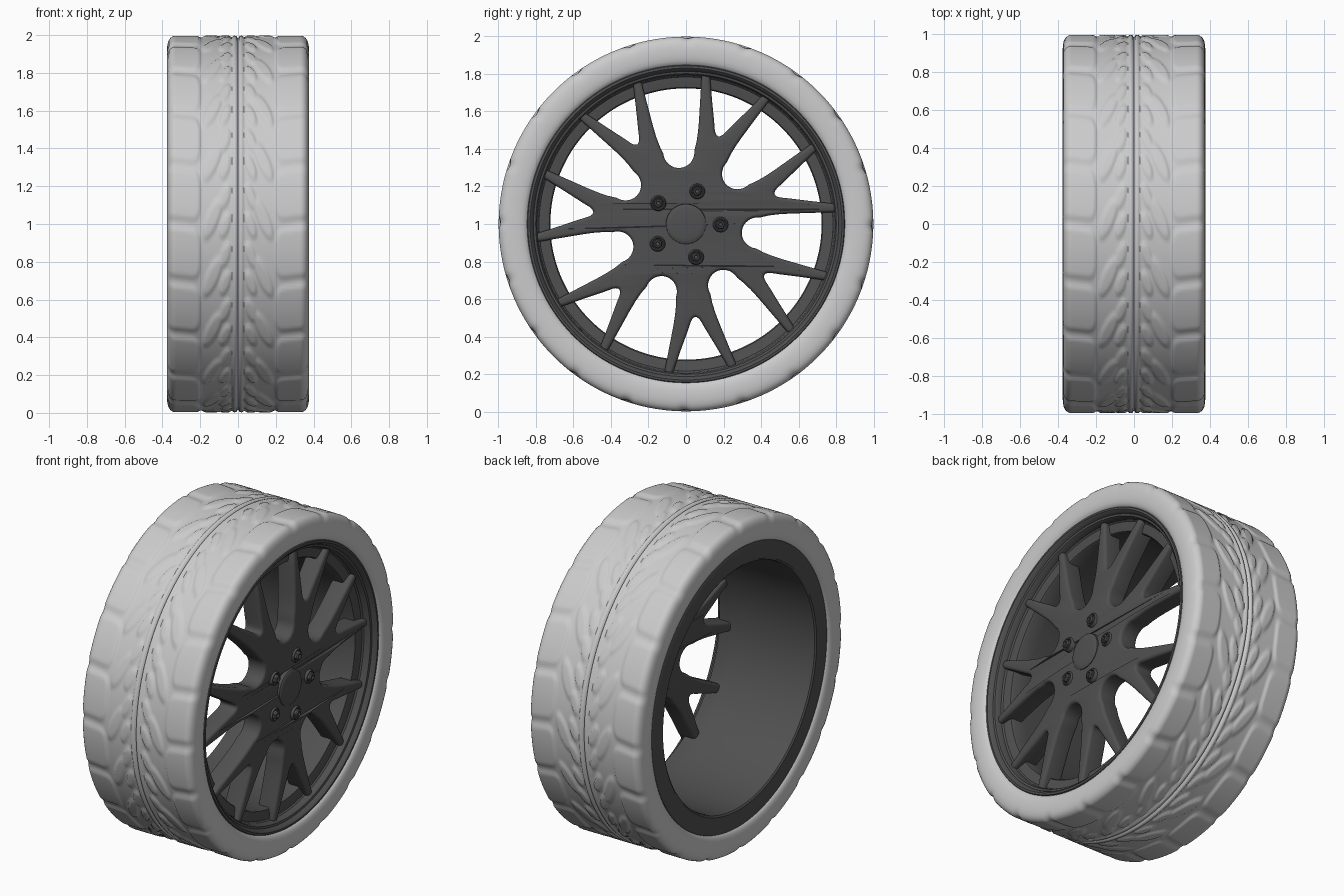
import bpy, bmesh, math
from math import sin, cos, pi, radians

if "Cube" in bpy.data.objects:
    bpy.data.objects.remove(bpy.data.objects["Cube"])

CZ = 1.0  # axle height; the axle runs along x

dark = bpy.data.materials.new("dark_metal")
dark.diffuse_color = (0.08, 0.08, 0.08, 1)
dark.use_nodes = True
dark.node_tree.nodes["Principled BSDF"].inputs["Base Color"].default_value = dark.diffuse_color


def finish(name, bm, mat=None, angle=35):
    bmesh.ops.recalc_face_normals(bm, faces=bm.faces)
    me = bpy.data.meshes.new(name)
    bm.to_mesh(me)
    bm.free()
    ob = bpy.data.objects.new(name, me)
    bpy.context.collection.objects.link(ob)
    if mat:
        me.materials.append(mat)
    bpy.ops.object.select_all(action='DESELECT')
    ob.select_set(True)
    bpy.context.view_layer.objects.active = ob
    bpy.ops.object.shade_smooth_by_angle(angle=radians(angle))
    return ob


def lathe(profile, segs, cy=0, cz=CZ, closed=False, relief=None, phase=0):
    """Spin (x, r) points around an axis parallel to x; r = 0 makes a cap."""
    bm = bmesh.new()
    rows = []
    for x, r in profile:
        row = []
        for i in range(segs):
            t = 2 * pi * i / segs + phase
            rr = r + (relief(x, r, t) if relief else 0)
            row.append(bm.verts.new((x, cy + rr * cos(t), cz + rr * sin(t))))
        rows.append(row)
    pairs = list(zip(rows, rows[1:]))
    if closed:
        pairs.append((rows[-1], rows[0]))
    for a, b in pairs:
        for i in range(segs):
            j = (i + 1) % segs
            bm.faces.new((a[i], a[j], b[j], b[i]))
    bmesh.ops.remove_doubles(bm, verts=bm.verts, dist=1e-5)
    return bm


# ---- tyre with moulded tread ----
def smooth(e0, e1, v):
    v = min(1, max(0, (v - e0) / (e1 - e0)))
    return v * v * (3 - 2 * v)


def ellipse(x, s, cx, cs, rx, rs, tilt):
    dx, ds = x - cx, s - cs
    dx -= tilt * ds
    return 1 - smooth(0.75, 1.1, math.hypot(dx / rx, ds / rs))


BLOCKS = 20
PITCH = 2 * pi / BLOCKS


def tread(x, r, t):
    if r < 0.93:
        return 0
    ax = abs(x)
    s = (t / PITCH) % 1 - 0.5              # position inside one repeat
    s *= PITCH
    h = 0
    # rounded shoulder block, running over the tyre edge
    qx = max(0, 0.265 - ax) / 0.07
    qs = abs(s + 0.12 * (ax - 0.27)) / 0.145
    h = max(h, 1 - smooth(0.80, 1.02, (qx ** 4 + qs ** 4) ** 0.25))
    # slanted inner leaves
    for k in (-1, 0, 1):
        c = k * PITCH
        h = max(h, ellipse(ax, s, 0.135, c + 0.13, 0.036, 0.115, 0.35))
        h = max(h, ellipse(ax, s, 0.068, c + 0.01, 0.026, 0.07, 0.25))
        h = max(h, ellipse(ax, s, 0.068, c + 0.165, 0.026, 0.07, 0.25))
    # centre rib split by a fine groove
    h = max(h, 1 - smooth(0.022, 0.034, ax))
    h -= 1.6 * (1 - smooth(0.002, 0.010, ax))
    return 0.009 * h * smooth(0.93, 0.965, r)


N = 84
half = [(0.345, 0.985), (0.355, 0.979), (0.364, 0.969), (0.371, 0.955), (0.375, 0.938),
        (0.376, 0.915), (0.375, 0.89), (0.371, 0.868), (0.364, 0.852), (0.352, 0.842), (0.33, 0.838)]
flat = [(-0.335 + 0.67 * i / N, 0.988) for i in range(N + 1)]
profile = [(-x, r) for x, r in reversed(half)] + flat + half
finish("tyre", lathe(profile, 400, relief=tread), angle=50)

# ---- rim barrel with stepped front lip and flat back flange ----
rim = [(-0.345, 0.852), (-0.36, 0.846), (-0.364, 0.835), (-0.364, 0.742), (-0.357, 0.732),
       (-0.34, 0.728), (0.18, 0.722), (0.272, 0.722), (0.282, 0.728), (0.286, 0.75),
       (0.290, 0.782), (0.298, 0.790), (0.325, 0.794), (0.335, 0.800), (0.338, 0.812),
       (0.356, 0.820), (0.364, 0.830), (0.362, 0.842), (0.345, 0.852),
       (0.30, 0.83), (0.2, 0.76), (-0.25, 0.76), (-0.32, 0.83)]
finish("rim_barrel", lathe(rim, 128, closed=True), dark)

# ---- seven forked spokes and hub, one outline ----
SP = 7
SECT = pi / SP
halfo = [(0.497, 0.0), (0.500, 0.009), (0.508, 0.018), (0.522, 0.027), (0.56, 0.044), (0.66, 0.092),
         (0.772, 0.144), (0.783, 0.150), (0.789, 0.160), (0.789, 0.172), (0.783, 0.183), (0.773, 0.190),
         (0.762, 0.190), (0.68, 0.165), (0.60, 0.141), (0.54, 0.123), (0.48, 0.107), (0.43, 0.097)]
b = (cos(SECT), sin(SECT))
n = (sin(SECT), -cos(SECT))
for k in range(9):                          # rounded window end by the hub
    t = pi / 2 * k / 8
    p, q = 0.083 * cos(t), 0.385 - 0.085 * sin(t)
    halfo.append((q * b[0] + p * n[0], q * b[1] + p * n[1]))
sector = [(u, -v) for u, v in reversed(halfo[1:])][1:] + halfo
outline = []
for k in range(SP):
    a = radians(70) + 2 * SECT * k
    outline += [(u * cos(a) - v * sin(a), u * sin(a) + v * cos(a)) for u, v in sector]

cu = bpy.data.curves.new("spoke_outline", 'CURVE')
cu.dimensions = '2D'
cu.fill_mode = 'BOTH'
cu.extrude = 0.042
cu.bevel_depth = 0.018
cu.bevel_resolution = 3
cu.offset = -0.018
sp = cu.splines.new('POLY')
sp.points.add(len(outline) - 1)
for pt, (u, v) in zip(sp.points, outline):
    pt.co = (u, v, 0, 1)
sp.use_cyclic_u = True
helper = bpy.data.objects.new("spoke_outline", cu)
bpy.context.collection.objects.link(helper)
dg = bpy.context.evaluated_depsgraph_get()
tmp = bpy.data.meshes.new_from_object(helper.evaluated_get(dg))
bm = bmesh.new()
bm.from_mesh(tmp)
bpy.data.objects.remove(helper)
bmesh.ops.remove_doubles(bm, verts=bm.verts, dist=1e-5)
for v in bm.verts:                          # lay into the wheel plane, tips swept back
    u, w, d = v.co
    r = math.hypot(u, w)
    v.co = (0.292 + d - 0.032 * max(0, (r - 0.28) / 0.5), u, CZ + w)
finish("spokes_and_hub", bm, dark, 40)

# ---- centre cap ----
cap = [(0.33, 0.108), (0.355, 0.106), (0.359, 0.101), (0.362, 0.08), (0.364, 0.04), (0.365, 0)]
finish("centre_cap", lathe(cap, 48), dark)

# ---- five lug nuts: round collar with hexagonal centre ----
collar = [(0.33, 0.042), (0.355, 0.041), (0.362, 0.036), (0.362, 0.031), (0.352, 0.027), (0.352, 0)]
nut = [(0.34, 0.026), (0.370, 0.026), (0.377, 0.020), (0.377, 0.013), (0.366, 0.010), (0.366, 0)]
for k in range(5):
    a = radians(-1 + 72 * k)
    cy, cz = 0.184 * cos(a), CZ + 0.184 * sin(a)
    finish(f"lug_collar_{k + 1}", lathe(collar, 24, cy, cz), dark)
    finish(f"lug_nut_{k + 1}", lathe(nut, 6, cy, cz, phase=a), dark, 25)
